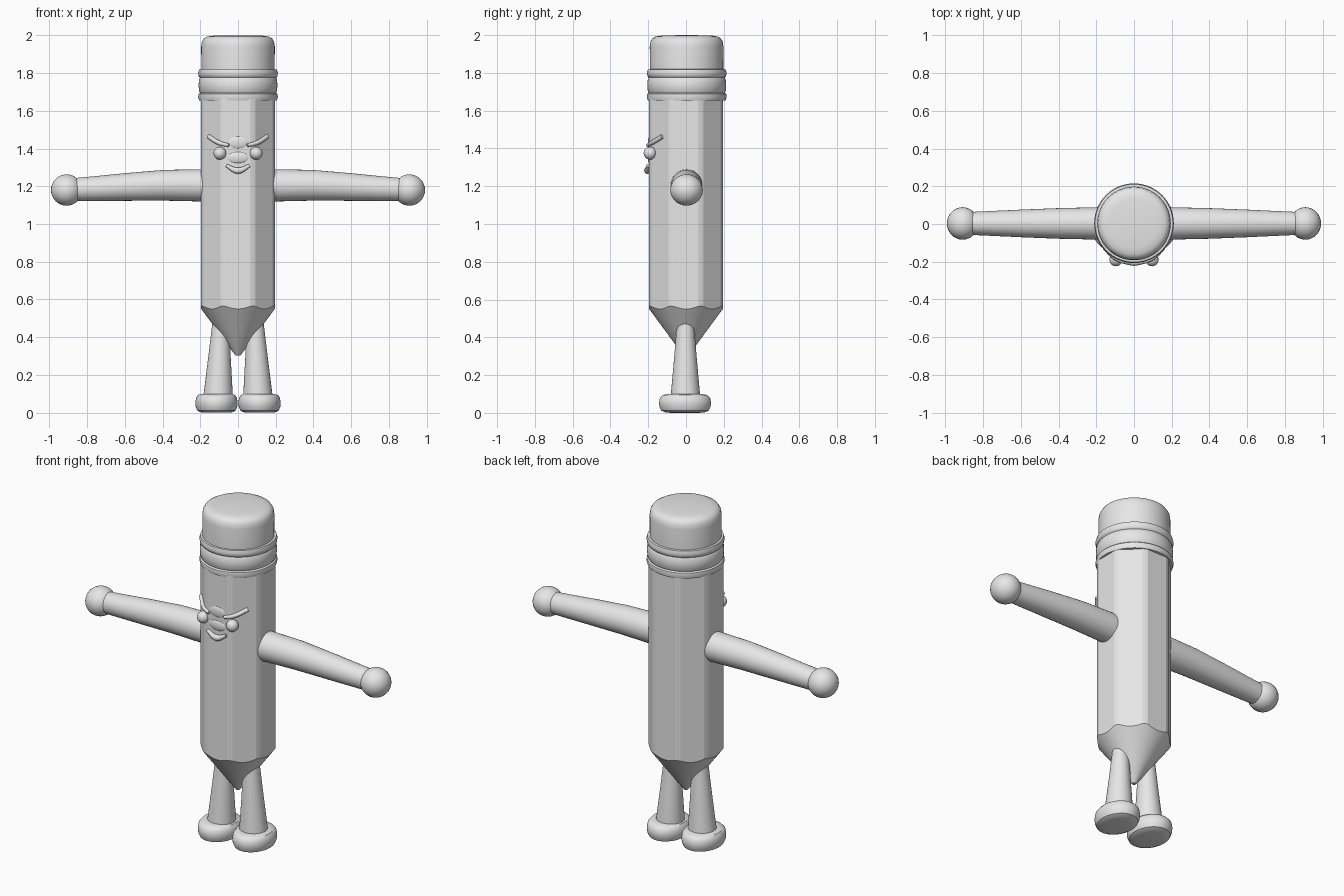
import bpy, bmesh, math
from mathutils import Vector

cube = bpy.data.objects.get("Cube")
if cube:
    bpy.data.objects.remove(cube, do_unlink=True)

grey = bpy.data.materials.new("plain grey")
grey.use_nodes = True
grey.diffuse_color = (0.8, 0.8, 0.8, 1)
grey.node_tree.nodes["Principled BSDF"].inputs["Base Color"].default_value = (0.8, 0.8, 0.8, 1)


def finish(name, bm, angle):
    bmesh.ops.recalc_face_normals(bm, faces=bm.faces)
    mesh = bpy.data.meshes.new(name)
    bm.to_mesh(mesh)
    bm.free()
    mesh.materials.append(grey)
    ob = bpy.data.objects.new(name, mesh)
    bpy.context.collection.objects.link(ob)
    bpy.ops.object.select_all(action='DESELECT')
    ob.select_set(True)
    bpy.context.view_layer.objects.active = ob
    bpy.ops.object.shade_smooth_by_angle(angle=math.radians(angle))
    return ob


def skin(name, rings, angle=40):
    """Join equal rings of points into a closed, capped surface."""
    bm = bmesh.new()
    loops = [[bm.verts.new(p) for p in ring] for ring in rings]
    n = len(loops[0])
    for a, b in zip(loops, loops[1:]):
        for i in range(n):
            j = (i + 1) % n
            bm.faces.new((a[i], a[j], b[j], b[i]))
    bm.faces.new(loops[0])
    bm.faces.new(loops[-1])
    return finish(name, bm, angle)


def ring(centre, u, v, n=32):
    c, u, v = Vector(centre), Vector(u), Vector(v)
    steps = [math.tau * i / n for i in range(n)]
    return [c + u * math.cos(t) + v * math.sin(t) for t in steps]


def lathe(name, profile, centre=(0, 0), stretch=1, n=64, angle=40):
    x, y = centre
    return skin(name, [ring((x, y, z), (r, 0, 0), (0, r * stretch, 0), n)
                       for r, z in profile], angle)


def ball(name, centre, size):
    bm = bmesh.new()
    bmesh.ops.create_uvsphere(bm, u_segments=32, v_segments=16, radius=1)
    bmesh.ops.scale(bm, vec=size, verts=bm.verts)
    bmesh.ops.translate(bm, vec=centre, verts=bm.verts)
    return finish(name, bm, 60)


def tube(name, points, radii):
    """Thin rounded tube through a few points."""
    curve = bpy.data.curves.new(name, 'CURVE')
    curve.dimensions = '3D'
    curve.bevel_depth = 1
    curve.bevel_resolution = 3
    curve.use_fill_caps = True
    spline = curve.splines.new('BEZIER')
    spline.bezier_points.add(len(points) - 1)
    for bp, p, r in zip(spline.bezier_points, points, radii):
        bp.co, bp.radius = p, r
        bp.handle_left_type = bp.handle_right_type = 'AUTO'
    curve.materials.append(grey)
    ob = bpy.data.objects.new(name, curve)
    bpy.context.collection.objects.link(ob)
    return ob


# Eight-sided shaft with softened corners, sharpened to a scalloped cone
SIDES, APOTHEM, STEPS = 8, 0.195, 80
TIP, SLOPE = 0.285, 1.36


def shaft_ring(height):
    pts = []
    for i in range(STEPS):
        t = math.tau * i / STEPS
        sector = math.tau / SIDES
        off = (t + sector / 2) % sector - sector / 2
        r = min(APOTHEM / math.cos(off), 0.206)
        pts.append(Vector((r * math.cos(t), r * math.sin(t), height(r))))
    return pts


def cone_ring(r):
    return ring((0, 0, TIP + SLOPE * r), (r, 0, 0), (0, r, 0), STEPS)


skin("pencil_body", [shaft_ring(lambda r: 1.68),
                     shaft_ring(lambda r: TIP + SLOPE * r),
                     cone_ring(0.1), cone_ring(0.022),
                     ring((0, 0, 0.302), (0.012, 0, 0), (0, 0.012, 0), STEPS)], 15)

# Ridged collar and rounded eraser
lathe("collar", [(0.19, 1.653), (0.206, 1.655), (0.211, 1.672), (0.209, 1.688),
                 (0.201, 1.694), (0.206, 1.702), (0.209, 1.735), (0.206, 1.768),
                 (0.201, 1.776), (0.208, 1.782), (0.211, 1.8), (0.206, 1.818),
                 (0.19, 1.82)], (0, 0.004))
lathe("eraser", [(0.194, 1.79), (0.195, 1.94), (0.191, 1.967), (0.18, 1.984),
                 (0.163, 1.993), (0.13, 1.998), (0.02, 2.0)], (0, 0.003))

# Limbs and face features, mirrored
for side, s in (("left", 1), ("right", -1)):
    arm = [(0.12, 1.204, 0.086), (0.22, 1.205, 0.085), (0.4, 1.205, 0.081),
           (0.6, 1.196, 0.073), (0.75, 1.188, 0.066), (0.88, 1.182, 0.06)]
    skin(side + "_arm", [ring((s * x, 0.003, z), (0, r, 0), (0, 0, r)) for x, z, r in arm])
    ball(side + "_hand", (s * 0.908, 0.003, 1.18), (0.083, 0.086, 0.083))

    leg = [(0.107, 0.07, 0.079), (0.105, 0.1, 0.077), (0.098, 0.3, 0.059), (0.09, 0.5, 0.043)]
    skin(side + "_leg", [ring((s * x, -0.003, z), (r, 0, 0), (0, r, 0)) for x, z, r in leg])
    lathe(side + "_foot", [(0.06, 0), (0.085, 0.003), (0.102, 0.012), (0.11, 0.032),
                           (0.112, 0.055), (0.108, 0.08), (0.096, 0.095), (0.07, 0.1)],
          (s * 0.114, -0.005), 1.23, 48)

    ball(side + "_eye", (s * 0.096, -0.19, 1.375), (0.034, 0.034, 0.034))
    tube(side + "_eyebrow", [(s * 0.155, -0.125, 1.463), (s * 0.1, -0.18, 1.43),
                             (s * 0.05, -0.203, 1.417)], (0.012, 0.012, 0.009))

# Shallow nose bumps and a curved smile
ball("nose_bridge", (0, -0.19, 1.432), (0.056, 0.012, 0.034))
ball("nose", (0, -0.19, 1.352), (0.06, 0.013, 0.032))
tube("smile", [(-0.062, -0.2, 1.31), (0, -0.204, 1.283), (0.062, -0.2, 1.31)],
     (0.009, 0.018, 0.009))
